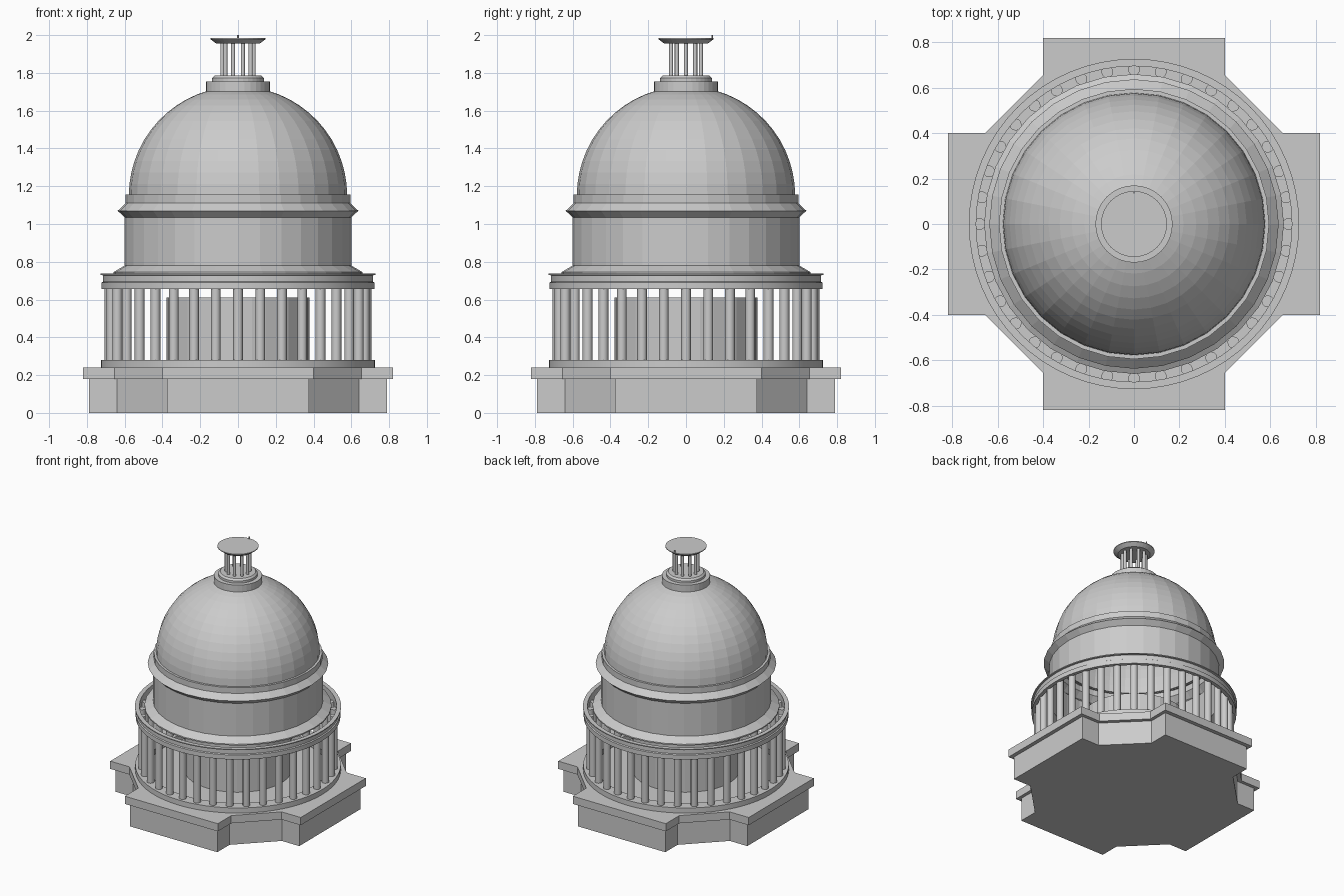
import bpy, bmesh, math

if "Cube" in bpy.data.objects:
    bpy.data.objects.remove(bpy.data.objects["Cube"])


def finish(bm, name):
    bmesh.ops.recalc_face_normals(bm, faces=bm.faces)
    mesh = bpy.data.meshes.new(name)
    bm.to_mesh(mesh)
    bm.free()
    ob = bpy.data.objects.new(name, mesh)
    bpy.context.collection.objects.link(ob)
    return ob


def lathe(name, profile, n=32, closed=False):
    """Spin (radius, z) points round z; radius 0 becomes a single pole."""
    bm = bmesh.new()
    rings = []
    for r, z in profile:
        if r == 0:
            rings.append([bm.verts.new((0, 0, z))] * n)
        else:
            rings.append([bm.verts.new((r * math.cos(math.tau * i / n),
                                        r * math.sin(math.tau * i / n), z))
                          for i in range(n)])
    pairs = list(zip(rings, rings[1:]))
    if closed:
        pairs.append((rings[-1], rings[0]))
    for a, b in pairs:
        for i in range(n):
            j = (i + 1) % n
            quad = [a[i], a[j], b[j], b[i]]
            bm.faces.new(list(dict.fromkeys(quad)))
    return finish(bm, name)


def cross_slab(name, reach, half, notch, z0, z1):
    """Octagon with four square arms, extruded upwards."""
    quarter = [(reach, -half), (reach, half), (notch, half), (half, notch)]
    bm = bmesh.new()
    verts = []
    for k in range(4):
        c, s = round(math.cos(k * math.pi / 2)), round(math.sin(k * math.pi / 2))
        pts = quarter[:3] + [quarter[3]]
        verts += [bm.verts.new((c * x - s * y, s * x + c * y, z0)) for x, y in pts]
    face = bm.faces.new(verts)
    ext = bmesh.ops.extrude_face_region(bm, geom=[face])
    # keep the underside closed
    new = [v for v in ext["geom"] if isinstance(v, bmesh.types.BMVert)]
    bmesh.ops.translate(bm, verts=new, vec=(0, 0, z1 - z0))
    if not face.is_valid:
        bm.faces.new(verts)
    return finish(bm, name)


def column_ring(name, count, ring_r, col_r, z0, z1, sides):
    bm = bmesh.new()
    for i in range(count):
        a = math.tau * i / count
        made = bmesh.ops.create_cone(bm, cap_ends=True, segments=sides,
                                     radius1=col_r, radius2=col_r, depth=z1 - z0)
        bmesh.ops.translate(bm, verts=made["verts"],
                            vec=(ring_r * math.cos(a), ring_r * math.sin(a), (z0 + z1) / 2))
    return finish(bm, name)


# Stepped plinth
cross_slab("plinth", 0.79, 0.375, 0.64, 0, 0.18)
cross_slab("plinth_cap", 0.82, 0.40, 0.655, 0.18, 0.24)

# Colonnade: base ring, columns, thin ring beam
lathe("colonnade_base", [(0.64, 0.24), (0.725, 0.24), (0.725, 0.28), (0.64, 0.28)], 64, True)
column_ring("columns", 36, 0.68, 0.026, 0.27, 0.69, 12)
lathe("ring_beam", [(0.695, 0.655), (0.722, 0.655), (0.722, 0.69), (0.714, 0.695),
                    (0.714, 0.728), (0.727, 0.73), (0.727, 0.737), (0.695, 0.737)], 64, True)

# Inner core behind the columns
lathe("core", [(0, 0.24), (0.378, 0.24), (0.378, 0.61), (0, 0.61)], 32)

# Drum with skirt, cornice and parapet
lathe("drum", [(0.66, 0.735), (0.66, 0.745), (0.60, 0.78), (0.60, 1.035),
               (0.637, 1.07), (0.595, 1.11), (0.595, 1.155), (0.57, 1.155)], 32)

# Hemispherical dome
R = 0.578
top = math.radians(74)
lathe("dome", [(R * math.cos(top * k / 12), 1.15 + R * math.sin(top * k / 12))
               for k in range(13)], 32)

# Lantern: base, columns, flared roof and tip
lathe("lantern_base", [(0, 1.70), (0.17, 1.70), (0.17, 1.755), (0.138, 1.755), (0.138, 1.772),
                       (0.125, 1.785), (0, 1.785)], 32)
column_ring("lantern_columns", 10, 0.083, 0.011, 1.78, 1.96, 10)
lathe("lantern_roof", [(0, 1.955), (0.115, 1.955), (0.145, 1.978), (0.145, 1.984), (0, 1.984)], 32)
tip = lathe("roof_tip", [(0, 1.975), (0.004, 1.975), (0.004, 2.0), (0, 2.0)], 8)
tip.location.y = 0.138

# Smooth only the round columns and rings; the drum and dome stay faceted
for name in ("columns", "lantern_columns", "colonnade_base", "ring_beam"):
    bpy.ops.object.select_all(action='DESELECT')
    ob = bpy.data.objects[name]
    ob.select_set(True)
    bpy.context.view_layer.objects.active = ob
    bpy.ops.object.shade_smooth_by_angle(angle=math.radians(40))
